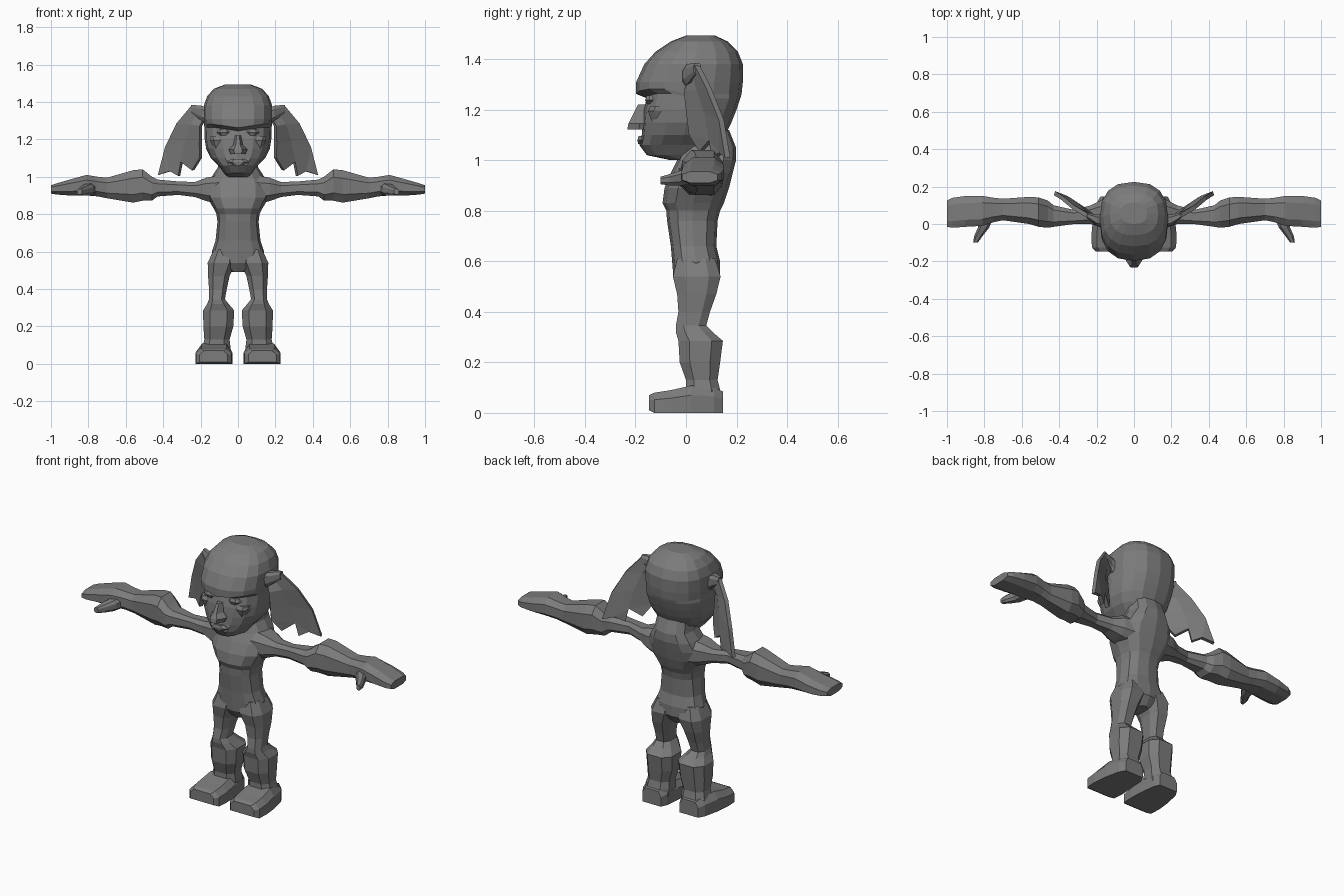
import bpy, bmesh, math
from mathutils import Vector

skin = bpy.data.materials.new("dark_grey")
skin.diffuse_color = (0.2, 0.2, 0.2, 1)


def finish(bm, name, mirror=False, thickness=0):
    bmesh.ops.recalc_face_normals(bm, faces=bm.faces[:])
    me = bpy.data.meshes.new(name)
    bm.to_mesh(me)
    bm.free()
    me.materials.append(skin)
    ob = bpy.data.objects.new(name, me)
    bpy.context.collection.objects.link(ob)
    if thickness:
        m = ob.modifiers.new("thickness", 'SOLIDIFY')
        m.thickness = thickness
        m.offset = 0
    if mirror:
        ob.modifiers.new("mirror", 'MIRROR')
    return ob


def outline(n, power):
    """Unit cross-section: rounded box with n points."""
    pts = []
    for i in range(n):
        a = 2 * math.pi * i / n
        c, s = math.cos(a), math.sin(a)
        pts.append((math.copysign(abs(c) ** (2 / power), c),
                    math.copysign(abs(s) ** (2 / power), s)))
    return pts


OCT = [(1, .5), (.55, 1), (-.55, 1), (-1, .5), (-1, -.5), (-.55, -1), (.55, -1), (1, -.5)]
BOX = [(1, 1), (-1, 1), (-1, -1), (1, -1)]


def loft(name, axis, sections, shape, mirror=False, tweak=None):
    """Skin sections (position, a0, a1, b0, b1) set along one axis."""
    bm = bmesh.new()
    rings = []
    for p, a0, a1, b0, b1 in sections:
        ring = []
        for u, v in shape:
            co = [(a0 + a1) / 2 + u * (a1 - a0) / 2, (b0 + b1) / 2 + v * (b1 - b0) / 2]
            co.insert(axis, p)
            co = Vector(co)
            if tweak:
                tweak(co)
            ring.append(bm.verts.new(co))
        rings.append(ring)
    n = len(shape)
    for r, s in zip(rings, rings[1:]):
        for i in range(n):
            j = (i + 1) % n
            bm.faces.new((r[i], r[j], s[j], s[i]))
    bm.faces.new(rings[0])
    bm.faces.new(rings[-1])
    return finish(bm, name, mirror)


def sym(rows):
    """(z, front, back, half width) to full sections."""
    return [(z, -h, h, f, b) for z, f, b, h in rows]


# Torso, hips to neck
loft("torso", 2, sym([
    (.49, -.02, .10, .03), (.54, -.05, .135, .13), (.60, -.055, .135, .14),
    (.66, -.06, .12, .12), (.76, -.075, .125, .11), (.80, -.078, .135, .115),
    (.83, -.093, .15, .13), (.89, -.085, .17, .165), (.95, -.06, .185, .165),
    (1.0, -.035, .198, .14), (1.05, -.02, .198, .108), (1.12, 0, .17, .10)]),
    outline(12, 2.5))


# Head with brow ridge rising outwards and sunken eye line
def brow(co):
    if 1.24 < co.z < 1.28 and co.y < -.05:
        co.z += .15 * min(abs(co.x), .13)


loft("head", 2, sym([
    (1.0, -.06, .12, .06), (1.02, -.155, .13, .075), (1.06, -.185, .14, .105),
    (1.10, -.175, .155, .145), (1.15, -.172, .18, .17), (1.20, -.168, .20, .178),
    (1.245, -.155, .215, .18), (1.262, -.197, .22, .18), (1.31, -.197, .225, .183),
    (1.38, -.165, .225, .183), (1.43, -.12, .205, .165), (1.47, -.06, .165, .13),
    (1.493, 0, .115, .07)]), outline(16, 2.5), tweak=brow)

# Nose: wedge that widens downwards
loft("nose", 2, [(1.22, -.016, .016, -.19, -.13), (1.17, -.026, .026, -.215, -.13),
                 (1.145, -.05, .05, -.228, -.13), (1.122, -.04, .04, -.232, -.13)],
     [(1, -.1), (.45, -1), (-.45, -1), (-1, -.1), (-.8, 1), (.8, 1)])

# Lips
loft("lips", 2, [(1.065, -.03, .03, -.19, -.14), (1.08, -.06, .06, -.192, -.12),
                 (1.095, -.035, .035, -.188, -.14)], OCT)

# Eyes and cheekbones
loft("eye", 2, [(1.222, .055, .095, -.155, -.11), (1.238, .04, .115, -.162, -.10),
                (1.256, .055, .10, -.155, -.11)], OCT, True)
loft("cheek", 2, [(1.15, .08, .13, -.135, -.06), (1.195, .06, .15, -.15, -.06),
                  (1.215, .08, .15, -.14, -.06)], OCT, True)

# Ears: large swept sheets with a ragged lower edge
bm = bmesh.new()
rows = [[bm.verts.new(p) for p in r] for r in (
    [(.17, .02, 1.32), (.195, .025, 1.365), (.25, .045, 1.375)],
    [(.20, .0, 1.27), (.25, .05, 1.28), (.325, .09, 1.285)],
    [(.20, .01, 1.18), (.28, .08, 1.19), (.385, .14, 1.16)],
    [(.20, .02, 1.10), (.30, .10, 1.08), (.425, .165, 1.01)])]
for r, s in zip(rows[:2], rows[1:]):
    for k in (0, 1):
        bm.faces.new((r[k], r[k + 1], s[k + 1], s[k]))
tooth = [bm.verts.new(p) for p in ((.24, .06, 1.035), (.315, .11, 1.005), (.36, .14, 1.03))]
r, s = rows[2], rows[3]
bm.faces.new((r[0], r[1], s[1], s[0]))
bm.faces.new((s[0], s[1], tooth[0]))
bm.faces.new((r[1], r[2], tooth[2], s[1]))
bm.faces.new((s[1], tooth[2], tooth[1]))
bm.faces.new((r[2], s[2], tooth[2]))
finish(bm, "ear", True, .022)

# Ear roots on the sides of the head
loft("ear_root", 0, [(.15, -.02, .06, 1.27, 1.36), (.195, -.01, .05, 1.30, 1.38),
                     (.25, .03, .06, 1.34, 1.385)], OCT, True)

# Arms from shoulder to finger tips
loft("arm", 0, [
    (.09, -.03, .15, .85, 1.01), (.17, -.02, .13, .87, .995), (.23, 0, .10, .892, .972),
    (.32, 0, .075, .903, .975), (.43, -.015, .10, .895, .985), (.46, -.02, .125, .872, 1.0),
    (.51, -.015, .142, .872, 1.04), (.56, 0, .145, .862, 1.035), (.70, .02, .135, .885, .995),
    (.75, .01, .14, .895, 1.0), (.81, -.01, .15, .90, 1.01), (.90, -.015, .15, .90, .985),
    (.97, -.02, .14, .905, .965), (1.0, -.015, .125, .91, .955)], OCT, True)

# Thumbs
loft("thumb", 1, [(.04, .75, .83, .905, .97), (-.02, .775, .835, .90, .96),
                  (-.065, .81, .855, .90, .945), (-.10, .835, .86, .905, .935)], OCT, True)

# Legs, with flared boot shafts
loft("leg", 2, [
    (.61, .02, .13, -.035, .115), (.54, .012, .162, -.052, .137), (.47, .045, .16, -.035, .12),
    (.40, .06, .155, -.03, .095), (.345, .07, .155, -.04, .08), (.32, .05, .165, -.04, .105),
    (.285, .02, .187, -.03, .146), (.20, .025, .185, -.025, .135), (.13, .045, .18, 0, .125),
    (.09, .04, .19, 0, .135), (.01, .045, .195, .0, .14)], OCT, True)

# Feet
loft("foot", 1, [(.146, .06, .18, 0, .085), (.11, .045, .20, 0, .10),
                 (.02, .035, .22, 0, .108), (-.06, .03, .228, 0, .09),
                 (-.125, .035, .225, .0, .08), (-.146, .055, .205, .01, .07)],
     [(1, -1), (1, .3), (.7, 1), (-.7, 1), (-1, .3), (-1, -1)], True)
